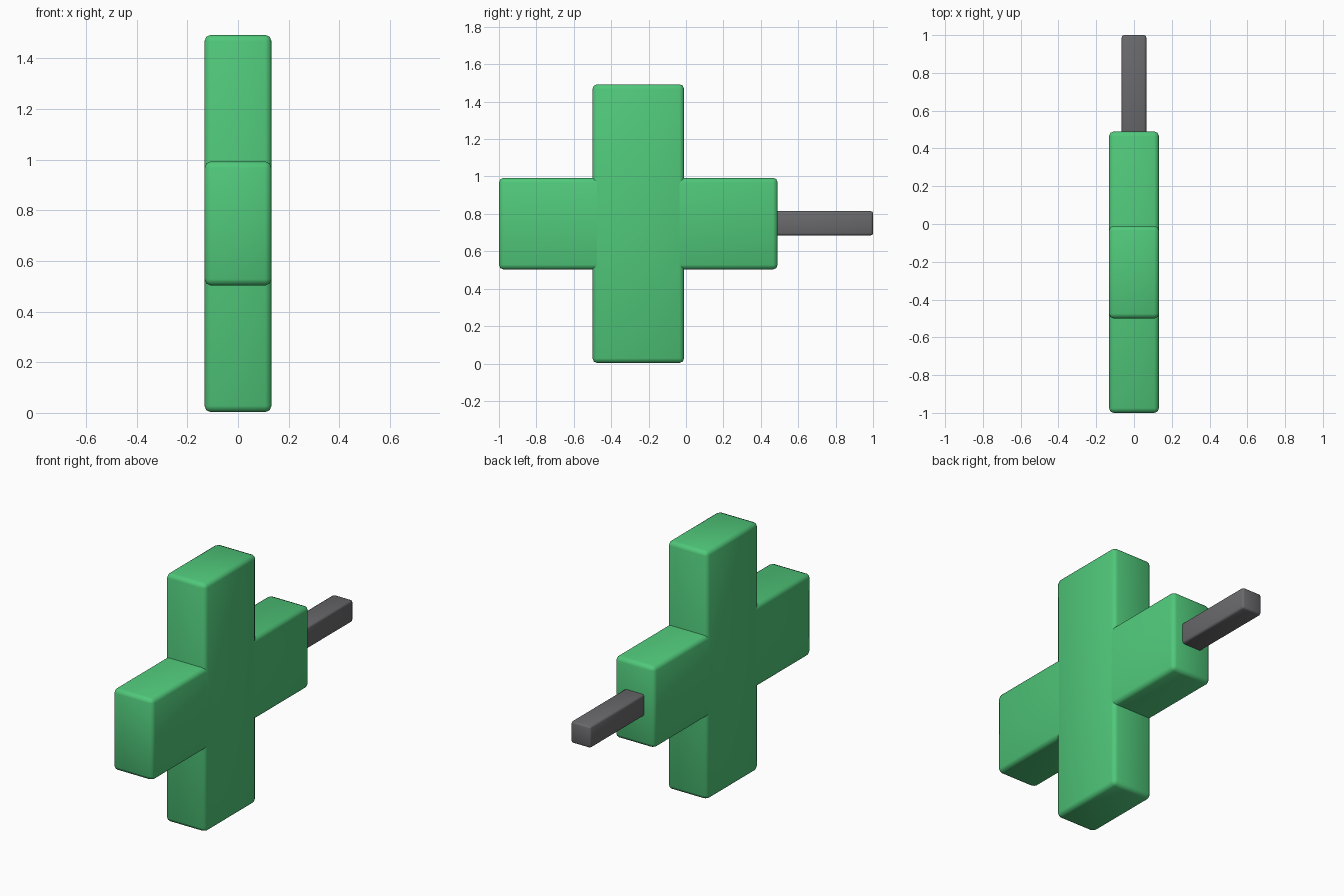
import bpy
import bmesh

cube = bpy.data.objects.get("Cube")
if cube:
    bpy.data.objects.remove(cube, do_unlink=True)


def make_material(name, color):
    mat = bpy.data.materials.new(name)
    mat.use_nodes = True
    mat.diffuse_color = color
    mat.node_tree.nodes["Principled BSDF"].inputs["Base Color"].default_value = color
    return mat


def rounded_bar(name, size, center, radius, mat):
    """Box with softly rounded edges and smooth shading."""
    mesh = bpy.data.meshes.new(name)
    bm = bmesh.new()
    bmesh.ops.create_cube(bm, size=1)
    bmesh.ops.scale(bm, vec=size, verts=bm.verts)
    bmesh.ops.bevel(bm, geom=bm.edges[:], offset=radius, segments=2,
                    profile=0.5, affect='EDGES')
    for face in bm.faces:
        face.smooth = True
    bm.to_mesh(mesh)
    bm.free()
    mesh.materials.append(mat)
    obj = bpy.data.objects.new(name, mesh)
    obj.location = center
    bpy.context.collection.objects.link(obj)
    return obj


green = make_material("emerald green", (0.08, 0.578, 0.195, 1))
grey = make_material("dark grey", (0.142, 0.142, 0.15, 1))

# Cross head: two crossing bars, the upright a hair thicker
LENGTH, WIDTH, THICK = 1.49, 0.49, 0.264
CY, CZ = -0.255, 0.748
rounded_bar("upright_bar", (THICK + 0.001, WIDTH, LENGTH), (0, CY, CZ), 0.025, green)
rounded_bar("cross_bar", (THICK, LENGTH, WIDTH), (0, CY, CZ), 0.025, green)

# Handle sticking out of the back arm
rounded_bar("handle", (0.13, 0.6, 0.13), (0, 0.7, CZ + 0.002), 0.012, grey)
